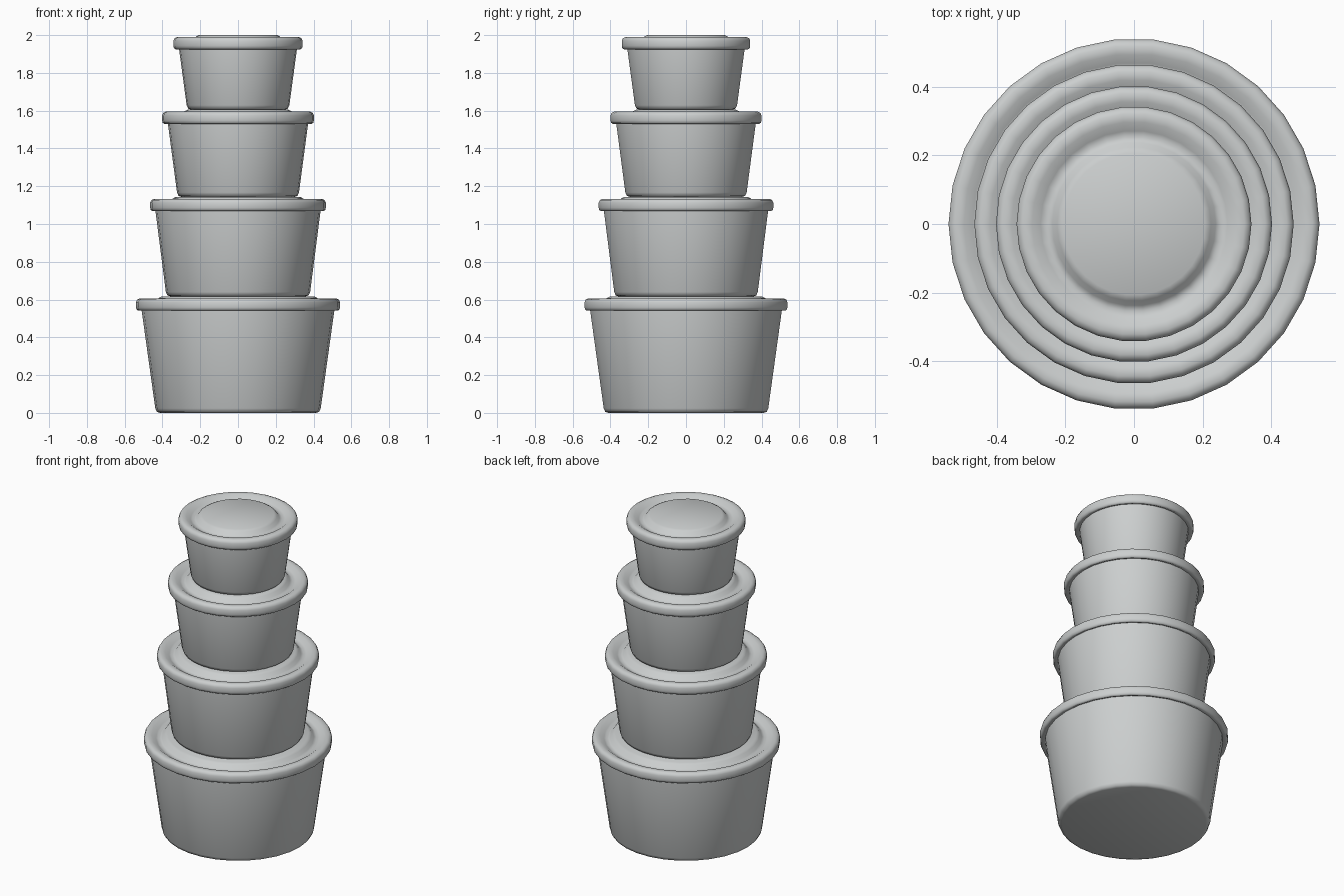
import bpy, bmesh, math

cube = bpy.data.objects.get("Cube")
if cube:
    bpy.data.objects.remove(cube, do_unlink=True)

SIDES = 30


def make_material(name, rgb):
    mat = bpy.data.materials.new(name)
    mat.use_nodes = True
    mat.diffuse_color = (*rgb, 1)
    mat.node_tree.nodes["Principled BSDF"].inputs["Base Color"].default_value = (*rgb, 1)
    return mat


def lathe(name, profile, mat):
    """Spin (radius, height) points about z; both ends become flat caps."""
    bm = bmesh.new()
    rings = []
    for r, z in profile:
        rings.append([bm.verts.new((r * math.cos(math.tau * i / SIDES),
                                    r * math.sin(math.tau * i / SIDES), z))
                      for i in range(SIDES)])
    for low, high in zip(rings, rings[1:]):
        for i in range(SIDES):
            j = (i + 1) % SIDES
            bm.faces.new((low[i], low[j], high[j], high[i]))
    bm.faces.new(rings[0][::-1])
    bm.faces.new(rings[-1])
    for face in bm.faces:
        face.smooth = True
    mesh = bpy.data.meshes.new(name)
    bm.to_mesh(mesh)
    bm.free()
    mesh.materials.append(mat)
    obj = bpy.data.objects.new(name, mesh)
    bpy.context.collection.objects.link(obj)
    return obj


def container(name, z0, z1, foot, top, mat):
    # tapered tub with a rounded foot, ending inside the lid
    lathe(name, [(foot - 0.025, z0), (foot - 0.008, z0 + 0.006), (foot, z0 + 0.024),
                 (top, z1), (top, z1 + 0.02)], mat)


def lid(name, z, r, wall, mat):
    # skirt, rounded rim, sunken groove and raised centre disc
    lathe(name, [(wall - 0.01, z + 0.012), (r - 0.012, z), (r - 0.003, z + 0.006),
                 (r, z + 0.018), (r, z + 0.045), (r - 0.006, z + 0.058),
                 (r - 0.02, z + 0.065), (r - 0.045, z + 0.063),
                 (r - 0.07, z + 0.046), (r - 0.088, z + 0.04),
                 (r - 0.104, z + 0.048), (r - 0.118, z + 0.066),
                 (r - 0.135, z + 0.075)], mat)


grey = make_material("light grey plastic", (0.6, 0.62, 0.62))

# size name, base height, lid height, foot radius, top radius, lid radius
stack = [("large", 0.0, 0.541, 0.438, 0.51, 0.54),
         ("medium", 0.616, 1.068, 0.382, 0.437, 0.465),
         ("small", 1.143, 1.53, 0.323, 0.371, 0.402),
         ("tiny", 1.605, 1.925, 0.272, 0.312, 0.342)]

for size, base, lid_z, foot, top, rim in stack:
    container(size + "_container", base, lid_z, foot, top, grey)
    lid(size + "_lid", lid_z, rim, top, grey)
